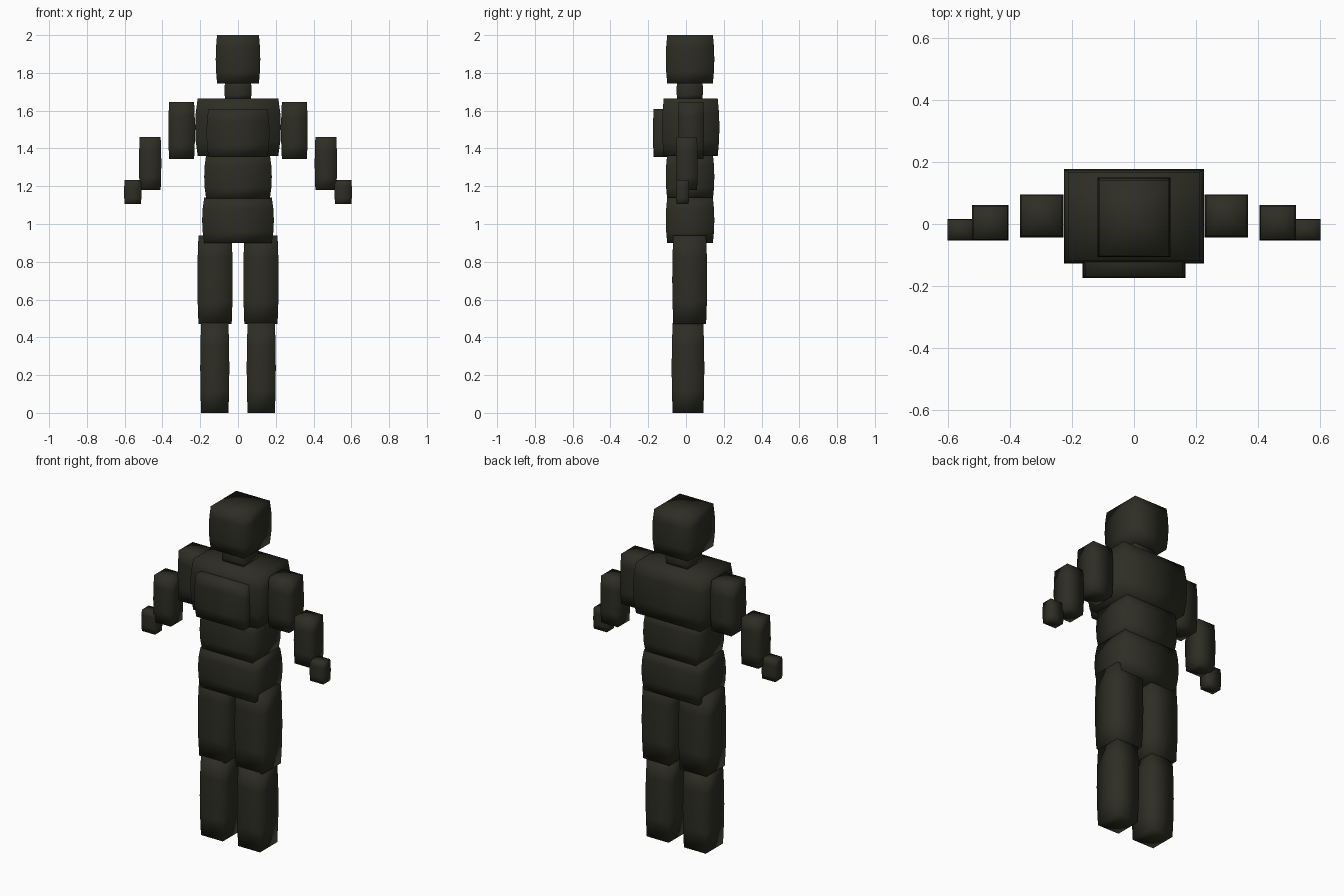
import bpy, bmesh

if "Cube" in bpy.data.objects:
    bpy.data.objects.remove(bpy.data.objects["Cube"])

olive = bpy.data.materials.new("dark_olive")
olive.diffuse_color = (0.027, 0.027, 0.018, 1)
olive.use_nodes = True
olive.node_tree.nodes["Principled BSDF"].inputs["Base Color"].default_value = olive.diffuse_color

# Outline of one ring (corners and edge middles) and the bulge along the height
RING = [(-1, -1), (0, -1), (1, -1), (1, 0), (1, 1), (0, 1), (-1, 1), (-1, 0)]
BULGE = [(0, 0.94), (0.25, 0.985), (0.5, 1.0), (0.75, 0.985), (1, 0.94)]


def block(name, x0, x1, y0, y1, z0, z1):
    """Rectangular block that swells slightly towards mid height."""
    cx, cy = (x0 + x1) / 2, (y0 + y1) / 2
    hx, hy = (x1 - x0) / 2, (y1 - y0) / 2
    bm = bmesh.new()
    rings = [[bm.verts.new((cx + hx * s * u, cy + hy * s * v, z0 + t * (z1 - z0)))
              for u, v in RING] for t, s in BULGE]
    n = len(RING)
    for a, b in zip(rings, rings[1:]):
        for i in range(n):
            j = (i + 1) % n
            bm.faces.new((a[i], a[j], b[j], b[i]))
    # fan caps around a middle point
    for ring, z in ((rings[0], z0), (rings[-1], z1)):
        c = bm.verts.new((cx, cy, z))
        for i in range(n):
            bm.faces.new((ring[i], ring[(i + 1) % n], c))
    bmesh.ops.recalc_face_normals(bm, faces=bm.faces)
    for f in bm.faces:
        f.smooth = True
    me = bpy.data.meshes.new(name)
    bm.to_mesh(me)
    bm.free()
    me.materials.append(olive)
    bpy.context.collection.objects.link(bpy.data.objects.new(name, me))


# Head and trunk: half width, y range, z range
for name, w, y0, y1, z0, z1 in [
    ("head", 0.118, -0.107, 0.15, 1.745, 2.0),
    ("neck", 0.072, -0.05, 0.09, 1.66, 1.755),
    ("chest", 0.227, -0.127, 0.177, 1.36, 1.665),
    ("chest_plate", 0.167, -0.175, -0.05, 1.355, 1.61),
    ("abdomen", 0.179, -0.107, 0.15, 1.13, 1.37),
    ("pelvis", 0.19, -0.107, 0.15, 0.9, 1.14),
]:
    block(name, -w, w, y0, y1, z0, z1)

# Limbs, mirrored on both sides
for name, x0, x1, y0, y1, z0, z1 in [
    ("thigh", 0.028, 0.215, -0.073, 0.112, 0.47, 0.94),
    ("shin", 0.046, 0.2, -0.076, 0.097, 0.0, 0.475),
    ("upper_arm", 0.228, 0.369, -0.043, 0.096, 1.345, 1.645),
    ("forearm", 0.406, 0.524, -0.053, 0.062, 1.18, 1.46),
    ("hand", 0.511, 0.603, -0.053, 0.016, 1.105, 1.232),
]:
    block(name + "_right", x0, x1, y0, y1, z0, z1)
    block(name + "_left", -x1, -x0, y0, y1, z0, z1)
